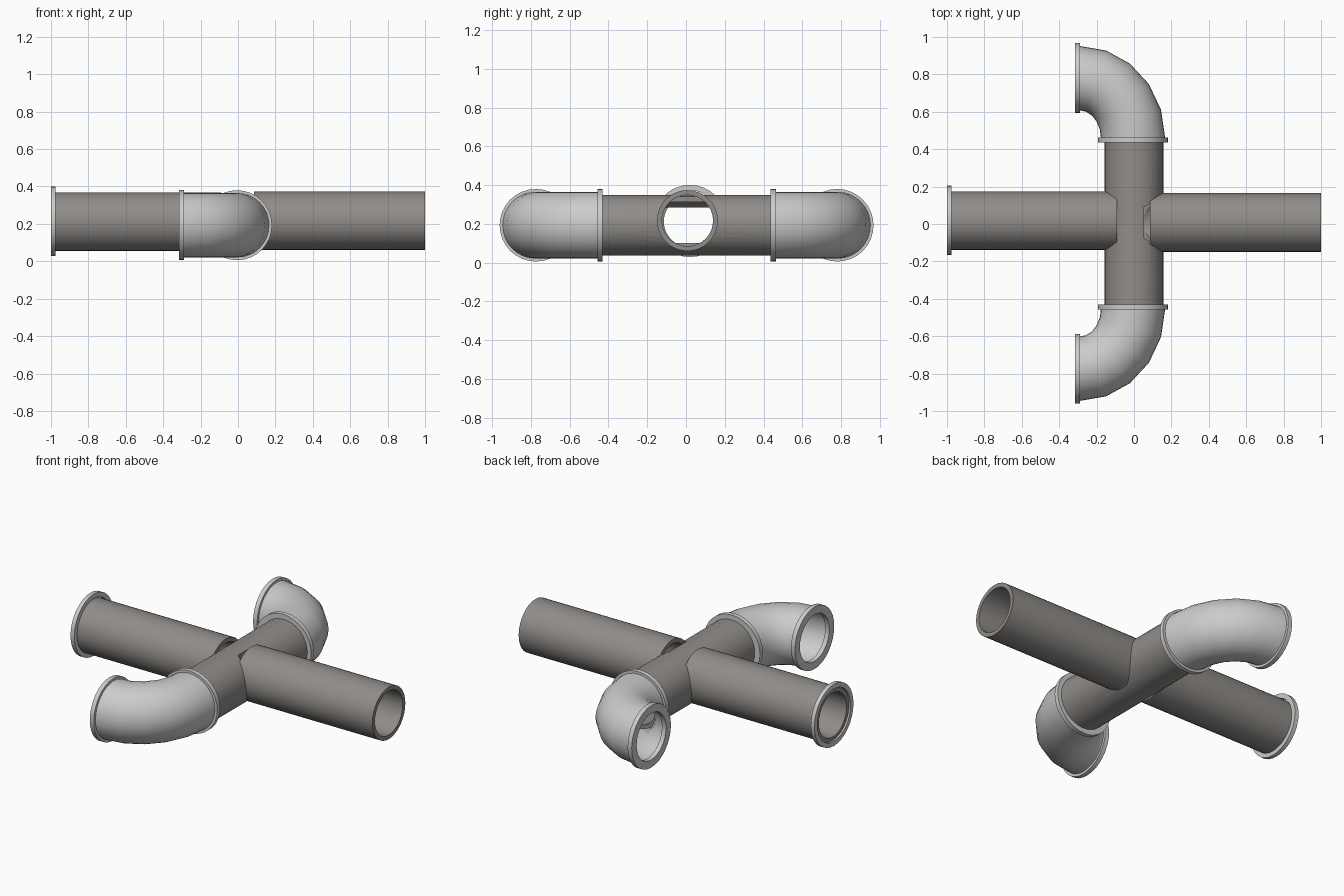
import bpy, bmesh
from math import sin, cos, pi, radians
from mathutils import Vector

if "Cube" in bpy.data.objects:
    bpy.data.objects.remove(bpy.data.objects["Cube"])

SIDES = 32
dark = bpy.data.materials.new("dark_pipe")
dark.diffuse_color = (0.28, 0.265, 0.25, 1)
dark.use_nodes = True
dark.node_tree.nodes["Principled BSDF"].inputs["Base Color"].default_value = dark.diffuse_color


def tube(name, path, ro, ri=0, mat=None):
    """Sweep a hollow (or solid, ri=0) round section along (position, tangent) pairs."""
    bm = bmesh.new()

    def rings(r):
        out = []
        for p, t in path:
            t = Vector(t).normalized()
            up = Vector((0, 0, 1))
            side = t.cross(up)
            out.append([bm.verts.new(Vector(p) + r * (cos(a) * side + sin(a) * up))
                        for a in (2 * pi * i / SIDES for i in range(SIDES))])
        return out

    loops = rings(ro)
    if ri:
        loops += rings(ri)[::-1]
        loops.append(loops[0])
    else:
        bm.faces.new(loops[0])
        bm.faces.new(loops[-1])
    for a, b in zip(loops, loops[1:]):
        for i in range(SIDES):
            j = (i + 1) % SIDES
            bm.faces.new((a[i], a[j], b[j], b[i]))
    bmesh.ops.recalc_face_normals(bm, faces=bm.faces)
    me = bpy.data.meshes.new(name)
    bm.to_mesh(me)
    bm.free()
    ob = bpy.data.objects.new(name, me)
    bpy.context.collection.objects.link(ob)
    if mat:
        me.materials.append(mat)
    return ob


def along_x(x0, x1, y, z):
    return [((x0, y, z), (1, 0, 0)), ((x1, y, z), (1, 0, 0))]


def along_y(y0, y1, x, z):
    return [((x, y0, z), (0, 1, 0)), ((x, y1, z), (0, 1, 0))]


# straight pipes and the end flange
parts = [
    tube("left_pipe", along_x(-0.99, -0.092, 0.0175, 0.212), 0.157, 0.132, dark),
    tube("right_pipe", along_x(0.085, 1.0, 0.0075, 0.217), 0.157, 0.132, dark),
    tube("left_pipe_flange", along_x(-1.0, -0.975, 0.02, 0.215), 0.186, 0.158),
]

# cross pipe, opened where the side pipes join it
Z = 0.193
cross = tube("cross_pipe", along_y(-0.46, 0.47, 0, Z), 0.157, 0.13, dark)
parts.append(cross)
for x0, x1, y, z in ((0.05, 0.25, 0.0075, 0.217), (-0.25, -0.092, 0.0175, 0.212)):
    cutter = tube("cutter", along_x(x0, x1, y, z), 0.148)
    mod = cross.modifiers.new("opening", 'BOOLEAN')
    mod.operation = 'DIFFERENCE'
    mod.solver = 'EXACT'
    mod.object = cutter
    bpy.context.view_layer.objects.active = cross
    bpy.ops.object.modifier_apply(modifier=mod.name)
    bpy.data.objects.remove(cutter)

# mirrored elbows with a flange at each end
for label, s in (("back", 1), ("front", -1)):
    dy = 0.003
    bend = []
    for k in range(6):
        a = radians(18 * k)
        bend.append(((-0.292 + 0.287 * cos(a), dy + s * (0.455 + 0.322 * sin(a)), Z),
                     (-sin(a), s * cos(a), 0)))
    parts += [
        tube(label + "_elbow", bend, 0.172, 0.15),
        tube(label + "_inner_flange",
             along_y(dy + s * 0.433, dy + s * 0.46, -0.005, Z), 0.187, 0.145),
        tube(label + "_outer_flange",
             along_x(-0.315, -0.288, dy + s * 0.777, Z), 0.187, 0.14),
    ]

# smooth shading with sharp rims
bpy.ops.object.select_all(action='DESELECT')
for ob in parts:
    ob.select_set(True)
bpy.context.view_layer.objects.active = parts[0]
bpy.ops.object.shade_smooth_by_angle(angle=radians(30))
